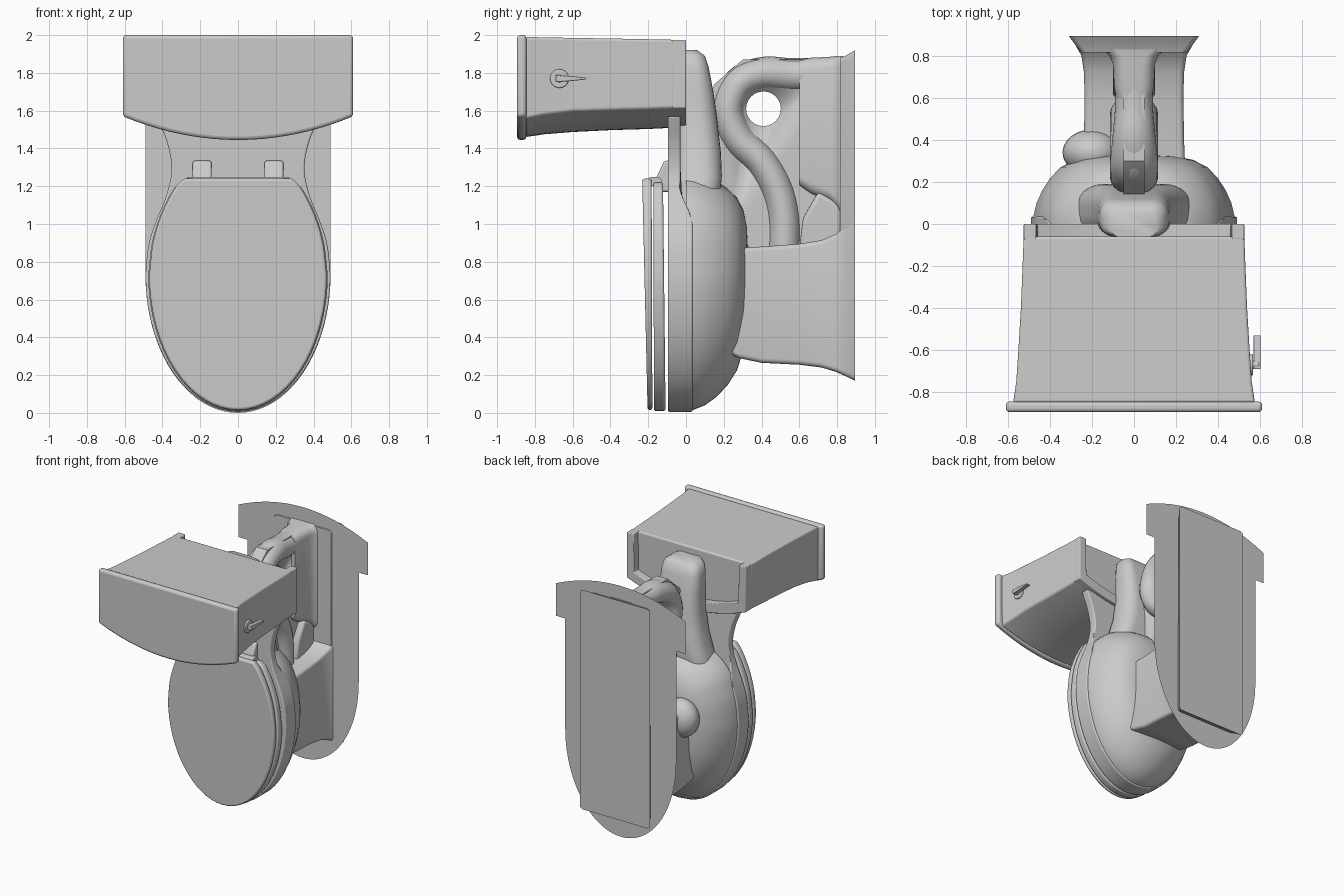
import bpy, bmesh, math
from mathutils import Vector

if "Cube" in bpy.data.objects:
    bpy.data.objects.remove(bpy.data.objects["Cube"])

def finish(name, bm, bevel=0.0, angle=40):
    bmesh.ops.recalc_face_normals(bm, faces=bm.faces)
    me = bpy.data.meshes.new(name)
    bm.to_mesh(me)
    bm.free()
    ob = bpy.data.objects.new(name, me)
    bpy.context.collection.objects.link(ob)
    me.shade_smooth()
    me.set_sharp_from_angle(angle=math.radians(angle))
    if bevel:
        m = ob.modifiers.new("bevel", 'BEVEL')
        m.width, m.segments = bevel, 3
        m.limit_method, m.angle_limit = 'ANGLE', math.radians(40)
    return ob

def loft(name, rings, bevel=0.0, angle=40):
    bm = bmesh.new()
    vr = [[bm.verts.new(p) for p in r] for r in rings]
    n = len(vr[0])
    for a, b in zip(vr, vr[1:]):
        for i in range(n):
            bm.faces.new((a[i], a[(i + 1) % n], b[(i + 1) % n], b[i]))
    bm.faces.new(vr[0])
    bm.faces.new(vr[-1])
    return finish(name, bm, bevel, angle)

def spline(pts, n=5):
    """Catmull-Rom through 2D points."""
    p = [Vector(q) for q in pts]
    p = [2 * p[0] - p[1]] + p + [2 * p[-1] - p[-2]]
    out = []
    for i in range(1, len(p) - 2):
        a, b, c, d = p[i - 1:i + 3]
        for k in range(n):
            t = k / n
            out.append(0.5 * (2 * b + (c - a) * t + (2 * a - 5 * b + 4 * c - d) * t * t
                              + (3 * b - a - 3 * c + d) * t ** 3))
    return out + [p[-2]]

def mirror(half):
    """Right half outline (x, z) running bottom to top -> closed outline."""
    h = [(p[0], p[1]) for p in half]
    return h + [(-x, z) for x, z in reversed(h) if x > 1e-5]

def oval(w, bottom, zc=0.73, n=14):
    return [(w * math.sin(t), zc - (zc - bottom) * math.cos(t))
            for t in [math.pi / 2 * i / n for i in range(n)]]

def at_y(outline, y, s=1.0, zc=0.79):
    return [(x * s, y, zc + (z - zc) * s) for x, z in outline]

def round_rect(x0, x1, y0, y1, r, n=4):
    out = []
    for cx, cy, a0 in ((x1 - r, y1 - r, 0), (x0 + r, y1 - r, 90),
                       (x0 + r, y0 + r, 180), (x1 - r, y0 + r, 270)):
        for k in range(n + 1):
            a = math.radians(a0 + 90 * k / n)
            out.append((cx + r * math.cos(a), cy + r * math.sin(a)))
    return out

# tank: flat back, bowed front, flaring toward the lid
def tank_outline(w, top, side, bottom, n=10):
    arc = [(w * i / n, bottom + (side - bottom) * (i / n) ** 2) for i in range(n + 1)]
    return mirror(arc + [(w, top)])

loft("tank_lid", [at_y(tank_outline(0.61, 2.0, 1.57, 1.445), y) for y in (-0.895, -0.845)], 0.018)
loft("tank", [at_y(tank_outline(w, t, s, b), y) for y, w, t, s, b in (
    (-0.85, 0.575, 1.99, 1.56, 1.46), (-0.75, 0.56, 1.988, 1.58, 1.475),
    (-0.6, 0.55, 1.985, 1.598, 1.487), (-0.4, 0.538, 1.982, 1.605, 1.497),
    (-0.2, 0.53, 1.978, 1.61, 1.503), (-0.06, 0.525, 1.975, 1.615, 1.51))], 0.012)

# rim around the recessed tank underside, open at the back
arc = [(0.525 * i / 8, 1.51 + 0.105 * (i / 8) ** 2) for i in range(-8, 9)]
inner = [(0.46 * i / 8, 1.585 + 0.085 * (i / 8) ** 2) for i in range(8, -9, -1)]
u = [(-0.525, 1.975)] + arc + [(0.525, 1.975), (0.465, 1.975)] + inner + [(-0.465, 1.975)]
loft("tank_underside_rim", [at_y(u, -0.075), at_y(u, 0.0)], 0.006)

# flush lever
def disc(name, x0, x1, r):
    ring = [(r * math.cos(math.tau * i / 20), r * math.sin(math.tau * i / 20)) for i in range(20)]
    loft(name, [[(x, -0.67 + a, 1.77 + b) for a, b in ring] for x in (x0, x1)], 0.006)
disc("lever_base", 0.53, 0.567, 0.05)
disc("lever_pin", 0.56, 0.595, 0.02)
loft("flush_lever", [[(x, y, 1.77 + dz) for x, dz in ((0.568, -h), (0.602, -h), (0.602, h), (0.568, h))]
                     for y, h in ((-0.69, 0.018), (-0.62, 0.014), (-0.53, 0.005))], 0.004)

# bowl rim running up into the deck under the tank
rim = mirror(oval(0.49, 0.005) + spline([(0.49, 0.73), (0.475, 0.88), (0.44, 1.0), (0.387, 1.13),
             (0.355, 1.25), (0.355, 1.34), (0.378, 1.44), (0.41, 1.52), (0.43, 1.57)], 4) + [(0, 1.57)])
def rim_back(z):
    t = min(1, max(0, (z - 1.0) / 0.2))
    return 0.035 - 0.065 * t * t * (3 - 2 * t)
loft("bowl_rim_and_deck", [at_y(rim, -0.095), [(x, rim_back(z), z) for x, z in rim]], 0.012)

# bowl
bowl = mirror(oval(0.485, 0.005, n=16) + spline([(0.485, 0.73), (0.47, 0.88), (0.44, 1.0),
              (0.37, 1.14), (0.22, 1.25), (0.0, 1.28)], 4))
loft("bowl", [at_y(bowl, y, s) for y, s in ((0.0, 0.99), (0.04, 0.985), (0.1, 0.955), (0.16, 0.9),
     (0.22, 0.82), (0.27, 0.72), (0.305, 0.58), (0.322, 0.4), (0.33, 0.1))], angle=50)

# seat ring and seat cover, both slightly tilted
def seat(name, w, bottom, top, y_top, y_bot, bevel):
    o = mirror(oval(w, bottom, n=16) + spline([(w, 0.73), (w - 0.02, 0.9), (w - 0.065, 1.05),
               (w - 0.13, 1.18), (w - 0.18, top)], 4) + [(0, top)])
    mix = lambda ab, z: ab[1] + (ab[0] - ab[1]) * z / 1.24
    loft(name, [[(x, mix((y_top[k], y_bot[k]), z), z) for x, z in o] for k in (0, 1)], bevel)
seat("seat_cover", 0.47, 0.015, 1.24, (-0.232, -0.182), (-0.203, -0.178), 0.014)
seat("seat_ring", 0.475, 0.01, 1.22, (-0.172, -0.122), (-0.17, -0.108), 0.012)
for s in (-1, 1):
    loft("seat_hinge", [[(s * 0.19 + x, y, z) for x, y in ((-0.05, y0), (0.05, y0), (0.05, -0.08), (-0.05, -0.08))]
                        for z, y0 in ((1.17, -0.17), (1.24, -0.16), (1.335, -0.115))], 0.012)
loft("hinge_bar", [[(x, y, z) for y, z in round_rect(-0.2, -0.13, 1.2, 1.25, 0.02)] for x in (-0.27, 0.27)])

# pedestal and floor flange
def foot(name, rows, r):
    loft(name, [[(x, y, z) for x, z in round_rect(-w, w, z0, z1, r)] for y, w, z0, z1 in rows], angle=45)
foot("pedestal", ((0.22, 0.245, 0.32, 0.87), (0.28, 0.243, 0.29, 0.875), (0.4, 0.238, 0.265, 0.88),
     (0.6, 0.235, 0.255, 0.895), (0.72, 0.238, 0.24, 0.915), (0.8, 0.25, 0.215, 0.95),
     (0.85, 0.278, 0.192, 1.0), (0.895, 0.31, 0.172, 1.05)), 0.025)
foot("floor_flange", ((0.815, 0.25, 0.215, 1.88), (0.85, 0.278, 0.192, 1.893), (0.895, 0.31, 0.17, 1.92)), 0.03)

# rear column joining the outlet to the flange
foot("rear_column", ((0.6, 0.085, 1.2, 1.87), (0.66, 0.095, 1.16, 1.88), (0.76, 0.1, 1.12, 1.885),
     (0.8, 0.115, 1.08, 1.89), (0.83, 0.15, 1.05, 1.89)), 0.06)
# sloped gusset above the pedestal
loft("gusset", [[(x, 0.6, 0.88), (x, 0.82, 0.88), (x, 0.82, 1.1), (x, 0.7, 1.17), (x, 0.62, 1.03)]
                for x in (-0.1, 0.1)], 0.02)

# boss that carries the tank
loft("tank_boss", [[(x, y, z) for x, y in round_rect(-w, w, -0.06, y1, r, 6)] for z, w, y1, r in (
    (1.0, 0.3, 0.15, 0.1), (1.15, 0.28, 0.18, 0.1), (1.25, 0.25, 0.19, 0.1), (1.38, 0.21, 0.185, 0.1),
    (1.55, 0.18, 0.165, 0.09), (1.7, 0.172, 0.145, 0.08), (1.83, 0.165, 0.12, 0.07),
    (1.89, 0.15, 0.1, 0.06), (1.92, 0.11, 0.06, 0.04))], angle=50)

# central web with a round opening
web = [(0.1, 1.0), (0.2, 0.86), (0.66, 0.86), (0.84, 1.0), (0.84, 1.87), (0.3, 1.87), (0.15, 1.74), (0.1, 1.6)]
body = loft("trap_web", [[(x, y, z) for y, z in web] for x in (-0.05, 0.05)])
cut = loft("opening_cutter", [[(x, 0.41 + 0.092 * math.cos(math.tau * i / 24), 1.61 + 0.092 * math.sin(math.tau * i / 24))
                               for i in range(24)] for x in (-0.4, 0.4)])
cut.hide_render = True
cut.hide_set(True)
m = body.modifiers.new("opening", 'BOOLEAN')
m.operation, m.object, m.solver = 'DIFFERENCE', cut, 'EXACT'

# trapway tube: up from the bowl, over the bend and down to the floor
path = spline([(0.52, 0.84), (0.52, 1.02), (0.485, 1.18), (0.4, 1.33), (0.28, 1.45), (0.225, 1.6),
               (0.285, 1.745), (0.41, 1.797), (0.55, 1.79), (0.7, 1.79), (0.84, 1.79)], 5)
rings = []
for i, p in enumerate(path):
    d = (path[min(i + 1, len(path) - 1)] - path[max(i - 1, 0)]).normalized()
    w = 0.115 - 0.025 * min(1, max(0, (i - 30) / 10))
    ring = []
    for k in range(20):
        a = math.tau * k / 20
        q = p + Vector((-d.y, d.x)) * 0.088 * math.cos(a)
        ring.append((w * math.sin(a), q.x, q.y))
    rings.append(ring)
loft("trapway", rings, angle=60)

# bulge on the left flank of the trapway
bm = bmesh.new()
bmesh.ops.create_uvsphere(bm, u_segments=24, v_segments=14, radius=1)
for v in bm.verts:
    v.co = Vector((-0.2 + 0.14 * v.co.x, 0.34 + 0.11 * v.co.y, 0.82 + 0.15 * v.co.z))
finish("side_bulge", bm)

# thin floor outline sheet, covering the footprint of seat and tank
sheet = mirror(oval(0.49, 0.0, n=20) + [(0.49, 0.73), (0.49, 1.61), (0.57, 1.61), (0.57, 1.87)]
               + [(0.57 * (1 - k / 8), 2.0 - 0.13 * (1 - k / 8) ** 2) for k in range(1, 9)])
bm = bmesh.new()
bm.faces.new([bm.verts.new((x, 0.822, z)) for x, z in sheet])
finish("floor_sheet", bm)
